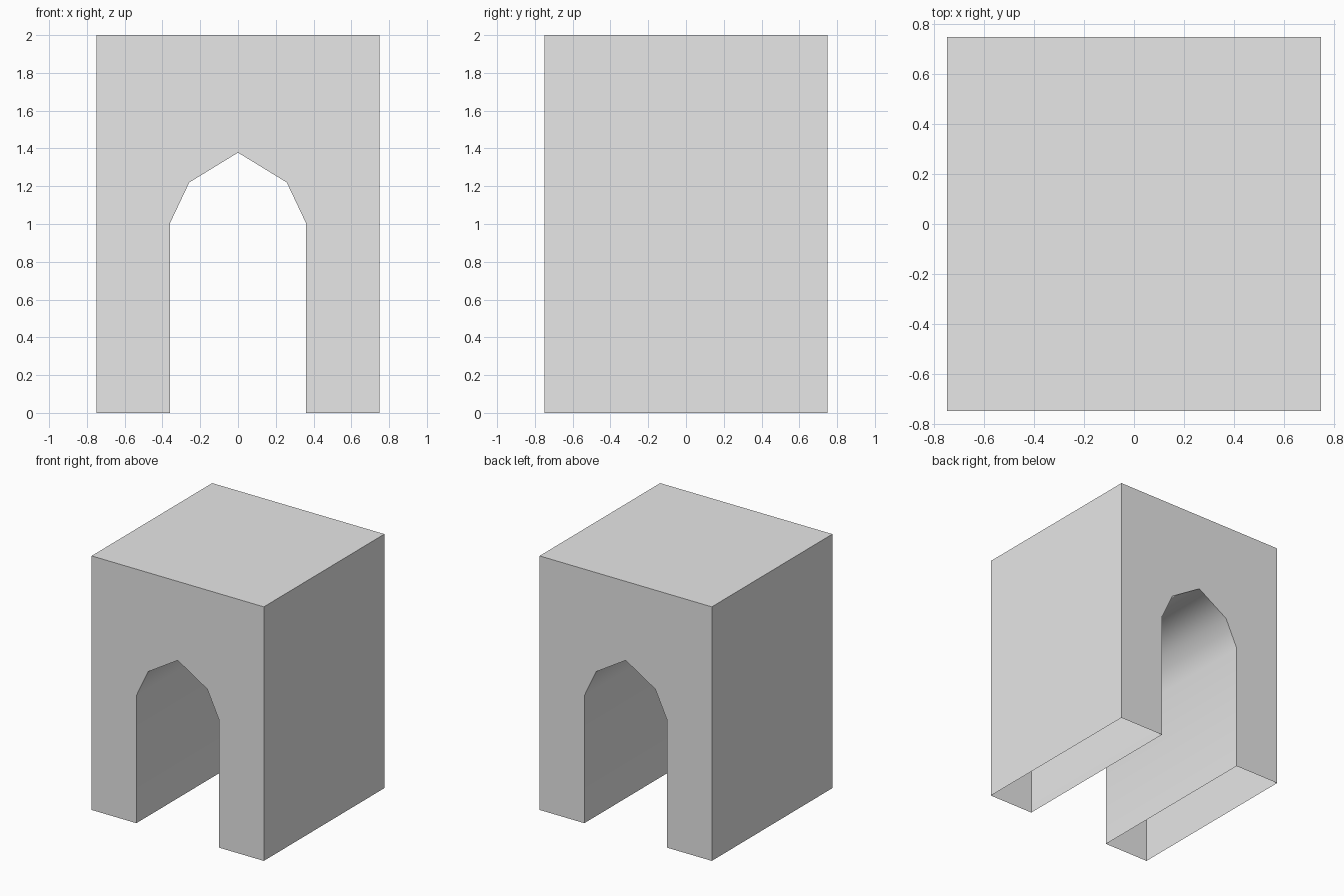
import bpy, bmesh, math
from mathutils import Vector

cube = bpy.data.objects.get("Cube")
if cube:
    bpy.data.objects.remove(cube, do_unlink=True)

HALF, HEIGHT = 0.75, 2.0

# Plain grey stone
grey = bpy.data.materials.new("light_grey")
grey.use_nodes = True
colour = (0.8, 0.8, 0.8, 1)
grey.diffuse_color = colour
grey.node_tree.nodes["Principled BSDF"].inputs["Base Color"].default_value = colour

# Half outline of the block with its faceted arch, mirrored about the apex
half = [(HALF, HEIGHT), (HALF, 0), (0.36, 0), (0.36, 1.005), (0.258, 1.22)]
outline = half + [(0, 1.378)] + [(-x, z) for x, z in reversed(half)]

# Extrude the outline from front to back
bm = bmesh.new()
front = bm.faces.new([bm.verts.new((x, -HALF, z)) for x, z in outline])
ext = bmesh.ops.extrude_face_region(bm, geom=[front], use_keep_orig=True)
back_verts = [g for g in ext["geom"] if isinstance(g, bmesh.types.BMVert)]
bmesh.ops.translate(bm, verts=back_verts, vec=Vector((0, 2 * HALF, 0)))
bmesh.ops.recalc_face_normals(bm, faces=bm.faces[:])

# The hollow block is open under both legs
soles = [f for f in bm.faces if f.normal.z < -0.99]
bmesh.ops.delete(bm, geom=soles, context="FACES")

mesh = bpy.data.meshes.new("arch_block")
bm.to_mesh(mesh)
bm.free()
mesh.materials.append(grey)
arch = bpy.data.objects.new("arch_block", mesh)
bpy.context.collection.objects.link(arch)

# Smooth vault, crisp block edges
bpy.ops.object.select_all(action="DESELECT")
arch.select_set(True)
bpy.context.view_layer.objects.active = arch
bpy.ops.object.shade_smooth_by_angle(angle=math.radians(70))
